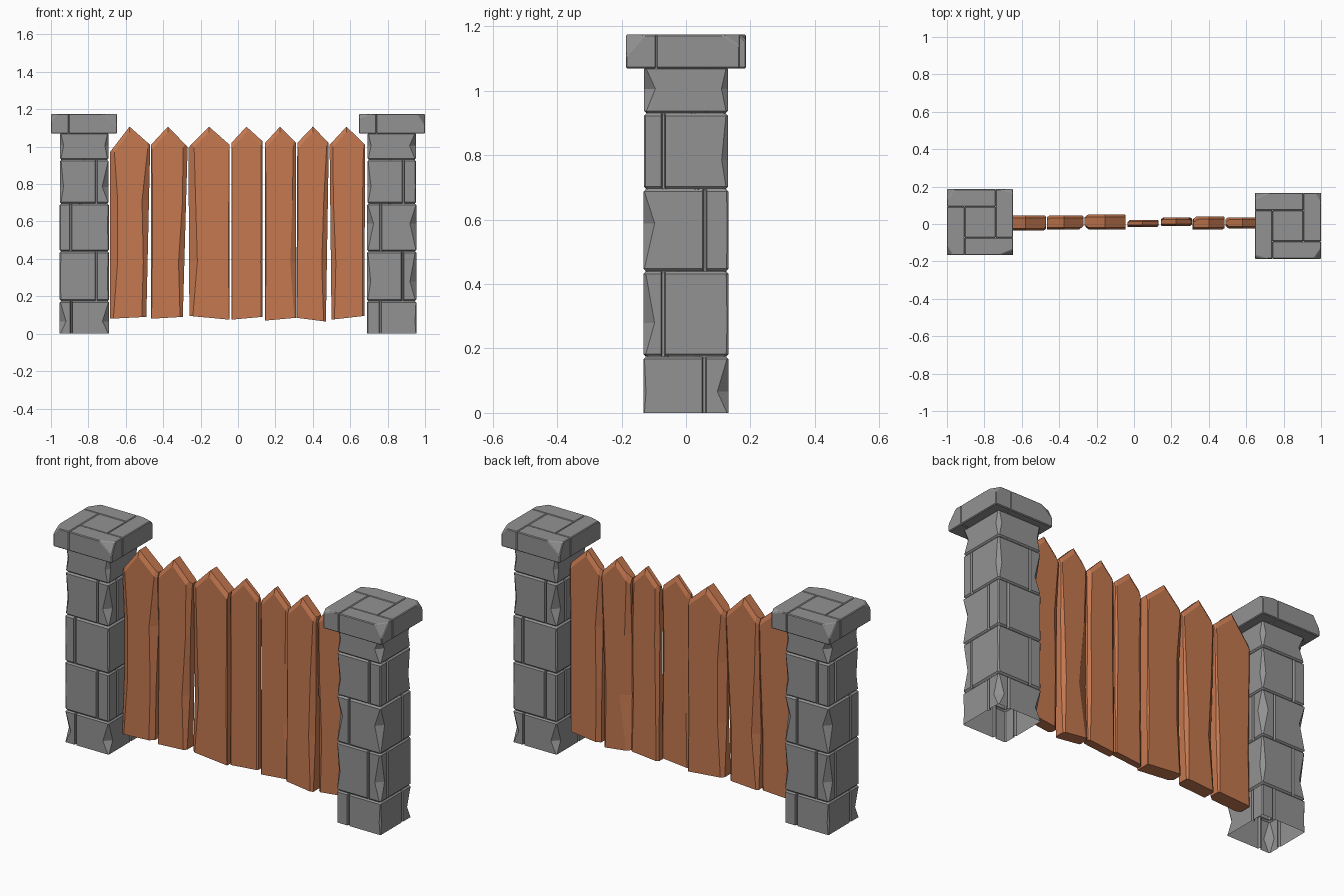
import bpy, bmesh, random
from math import pi
from mathutils import Vector, Matrix

random.seed(7)
cube = bpy.data.objects.get("Cube")
if cube:
    bpy.data.objects.remove(cube, do_unlink=True)


def material(name, rgb):
    mat = bpy.data.materials.new(name)
    mat.use_nodes = True
    mat.diffuse_color = (*rgb, 1)
    mat.node_tree.nodes["Principled BSDF"].inputs["Base Color"].default_value = (*rgb, 1)
    return mat


stone = material("grey stone", (0.29, 0.29, 0.29))
wood = material("orange brown wood", (0.56, 0.19, 0.08))


def finish(bm, name, mat):
    mesh = bpy.data.meshes.new(name)
    bm.to_mesh(mesh)
    bm.free()
    mesh.materials.append(mat)
    return place(mesh, name)


def place(mesh, name, location=(0, 0, 0), turn=0):
    obj = bpy.data.objects.new(name, mesh)
    obj.location = location
    obj.rotation_euler.z = turn
    bpy.context.collection.objects.link(obj)
    return obj


def loft(bm, rings):
    """Join equal rings of points, listed counter-clockwise, from bottom to top."""
    rows = [[bm.verts.new(p) for p in ring] for ring in rings]
    n = len(rows[0])
    for low, high in zip(rows, rows[1:]):
        for i in range(n):
            j = (i + 1) % n
            bm.faces.new((low[i], low[j], high[j], high[i]))
    return rows


# Stone pillars: five courses with grooves between them and a joint on each side
def footprint(z, half, joints, depth, chips):
    ring = []
    for side in range(4):
        spin = Matrix.Rotation(side * pi / 2, 3, 'Z')
        j, w = joints[side], 0.007
        start, end = chips[side], chips[(side + 1) % 4]
        profile = [(-half + start, -half), (j - w, -half), (j - w / 2, -half + depth),
                   (j + w / 2, -half + depth), (j + w, -half), (half - end, -half)]
        ring += [spin @ Vector((x, y, z)) for x, y in profile]
    return ring


def pillar_mesh():
    levels = [0, 0.175, 0.44, 0.695, 0.93, 1.075]
    rings = []
    for c, (low, high) in enumerate(zip(levels, levels[1:])):
        sign = 1 if c % 2 else -1
        joints = [0.065 * sign * (1 if s % 2 == 0 else -1) + random.uniform(-.01, .01)
                  for s in range(4)]
        depth = 0.012 if c < 4 else 0
        half = 0.132 + random.uniform(-.002, .002)
        small = [random.uniform(.003, .008) for s in range(4)]
        middle = [random.choice((.005, .008, .02, .035)) for s in range(4)]
        chip_z = low + (high - low) * random.uniform(.35, .65)
        if c:
            rings.append(footprint(low + .001, half - .007, joints, .003, small))
        rings.append(footprint(low + (.008 if c else 0), half, joints, depth, small))
        rings.append(footprint(chip_z, half, joints, depth, middle))
        rings.append(footprint(high - .008, half, joints, depth, small))
        rings.append(footprint(high - .001, half - .007, joints, .003, small))
    bm = bmesh.new()
    loft(bm, rings)
    return bm


def add_block(bm, low, high, chip=0, chip_dir=(-1, -1, 1)):
    """Box with softened edges and, if wanted, one broken top corner."""
    part = bmesh.new()
    bmesh.ops.create_cube(part, size=1)
    low, high = Vector(low), Vector(high)
    for v in part.verts:
        v.co = Vector([a + (b - a) * (t + .5) for a, b, t in zip(low, high, v.co)])
    if chip:
        normal = Vector(chip_dir).normalized()
        corner = Vector((low.x, low.y, high.z))
        cut = bmesh.ops.bisect_plane(part, geom=part.verts[:] + part.edges[:] + part.faces[:],
                                     plane_co=corner - normal * chip, plane_no=normal,
                                     clear_outer=True)
        edges = [e for e in cut["geom_cut"] if isinstance(e, bmesh.types.BMEdge)]
        bmesh.ops.holes_fill(part, edges=edges, sides=0)
    bmesh.ops.bevel(part, geom=part.edges[:], offset=.004, segments=1, affect='EDGES')
    bmesh.ops.recalc_face_normals(part, faces=part.faces[:])
    temp = bpy.data.meshes.new("block")
    part.to_mesh(temp)
    part.free()
    bm.from_mesh(temp)
    bpy.data.meshes.remove(temp)


# Pillar caps: four stones turning around a square middle stone
def cap_mesh():
    bm = bmesh.new()
    h, s, bottom, top = 0.177, 0.083, 1.07, 1.175
    add_block(bm, (-s, -s, bottom + .002), (s, s, top - .001))
    chips = [(.022, (-1, -.6, .9)), (.03, (-.7, -1, .6)),
             (.014, (-.3, -1, 1)), (.026, (-1, -.4, .5))]
    for depth, direction in chips:
        add_block(bm, (-h, -h, bottom), (-s, s, top), depth, direction)
        bmesh.ops.rotate(bm, verts=bm.verts[:], cent=(0, 0, 0),
                         matrix=Matrix.Rotation(pi / 2, 3, 'Z'))
    return bm


for make, part, x, y in ((pillar_mesh, "pillar", .822, 0), (cap_mesh, "pillar_cap", .823, .01)):
    first = finish(make(), "right_" + part, stone)
    first.location = (-x, y, 0)
    place(first.data, "left_" + part, (x, -y, 0), pi)


# Wooden planks: chipped edges and pointed tops
def plank(name, bottom, top, peak_x, depth, chips):
    (bx0, bz0, bx1, bz1), (tx0, tz0, tx1, tz1) = bottom, top
    y0, y1 = depth
    peak_z = 1.107

    def section(t, scale, inset=0, drop=0):
        x0, x1 = bx0 + (tx0 - bx0) * t, bx1 + (tx1 - bx1) * t
        mid = (bx0 + bx1) / 2 * (1 - t) + peak_x * t
        f, b = y0 + inset, y1 - inset
        cx = [c * k for c, k in zip(chips, scale)]
        cy = [min(c * .8, (b - f) * .4) for c in cx]
        flat = [(x0, f + cy[0]), (x0 + cx[0], f), (mid, f), (x1 - cx[1], f), (x1, f + cy[1]),
                (x1, b - cy[2]), (x1 - cx[2], b), (mid, b), (x0 + cx[3], b), (x0, b - cy[3])]
        ring = []
        for x, y in flat:
            base = bz0 + (bz1 - bz0) * (x - x0) / (x1 - x0)
            if x < mid:
                tip = peak_z + (tz0 - peak_z) * (mid - x) / (mid - x0)
            else:
                tip = peak_z + (tz1 - peak_z) * (x - mid) / (x1 - mid)
            # Only the upper rings follow the point; lower ones stay level
            z = tip - drop if t == 1 else base + (.98 - base) * t
            ring.append((x, y, z))
        return ring

    def wear(low, high):
        return [random.uniform(low, high) for _ in range(4)]

    bm = bmesh.new()
    rows = loft(bm, [section(0, wear(.4, .9)), section(.33, wear(.7, 1.7)),
                     section(.7, wear(.5, 1.4)), section(1, wear(.4, 1), 0, .03),
                     section(1, wear(.4, .8), min(.012, (y1 - y0) * .25))])
    crown = rows[-1]
    bm.faces.new([crown[i] for i in (0, 1, 2, 7, 8, 9)])
    bm.faces.new(crown[2:8])
    bm.faces.new(rows[0][::-1])
    finish(bm, name, wood)


# Each: bottom corners, shoulders, peak, depth, chip size front-left, front-right, back-right, back-left
planks = [
    ((-.685, .08, -.49, .09), (-.685, .97, -.47, 1.01), -.58, (-.035, .045), (.03, .03, .01, .01)),
    ((-.465, .08, -.295, .09), (-.465, 1.01, -.27, 1.0), -.375, (-.03, .045), (.006, .025, .012, .025)),
    ((-.26, .095, -.045, .075), (-.265, .995, -.045, 1.01), -.155, (-.03, .05), (.035, .004, .006, .03)),
    ((-.035, .075, .13, .09), (-.035, 1.02, .13, 1.03), .045, (-.015, .022), (.004, .012, .01, .025)),
    ((.145, .07, .31, .085), (.145, 1.02, .31, 1.02), .225, (-.01, .035), (.004, .02, .02, .02)),
    ((.312, .085, .47, .065), (.317, 1.02, .485, 1.02), .4, (-.03, .04), (.005, .018, .012, .04)),
    ((.5, .075, .675, .095), (.49, 1.01, .68, 1.01), .58, (-.025, .035), (.025, .012, .006, .025)),
]
for number, data in enumerate(planks, 1):
    plank(f"plank_{number}", *data)
